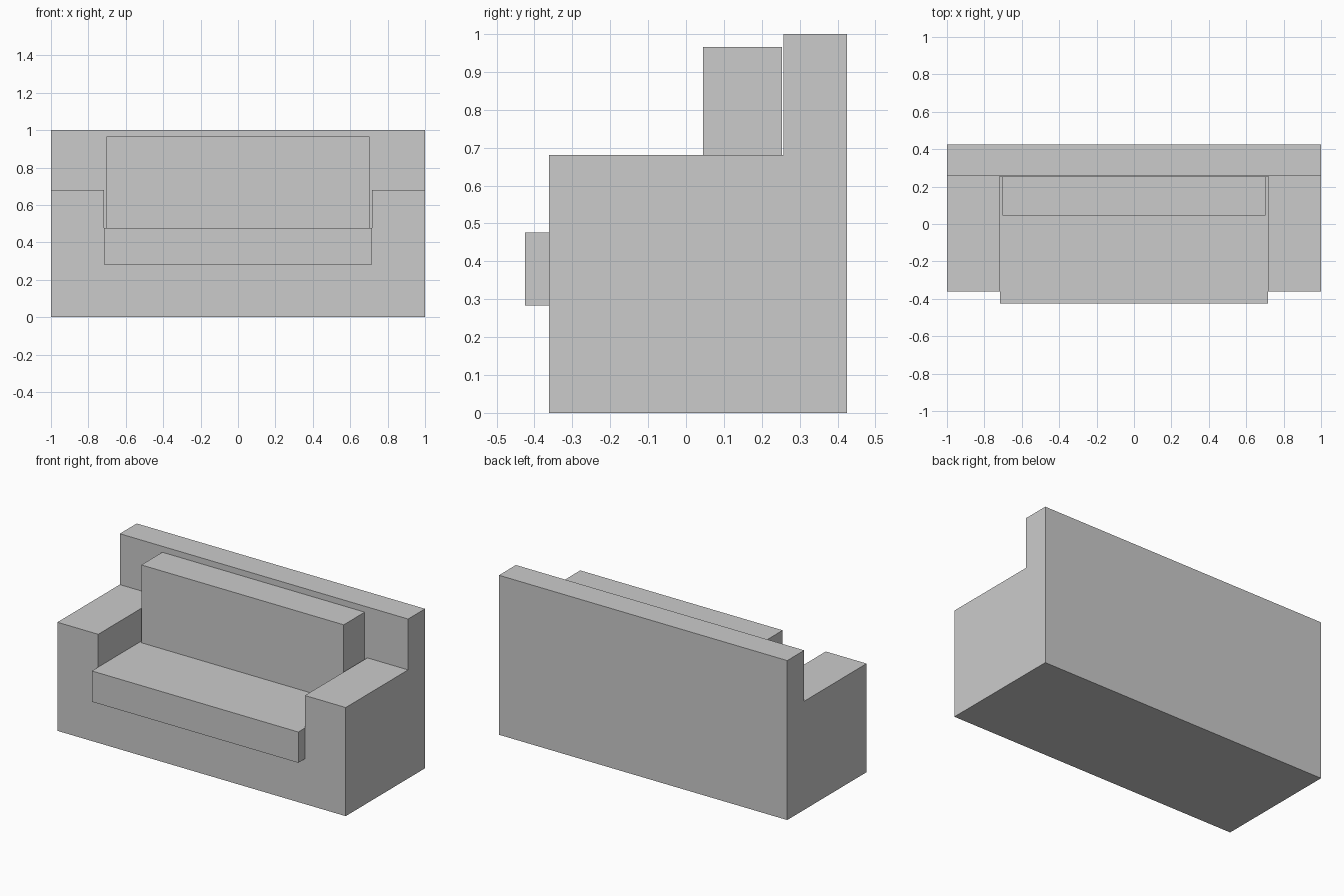
import bpy
import bmesh

if "Cube" in bpy.data.objects:
    bpy.data.objects.remove(bpy.data.objects["Cube"])


def finish(name, bm):
    bmesh.ops.recalc_face_normals(bm, faces=bm.faces)
    mesh = bpy.data.meshes.new(name)
    bm.to_mesh(mesh)
    bm.free()
    obj = bpy.data.objects.new(name, mesh)
    bpy.context.collection.objects.link(obj)
    return obj


def extrude_side(name, profile, half_width):
    """Extrude a (y, z) side profile across x, symmetric about x = 0."""
    bm = bmesh.new()
    face = bm.faces.new([bm.verts.new((-half_width, y, z)) for y, z in profile])
    new = bmesh.ops.extrude_face_region(bm, geom=[face])["geom"]
    verts = [v for v in new if isinstance(v, bmesh.types.BMVert)]
    bmesh.ops.translate(bm, verts=verts, vec=(2 * half_width, 0, 0))
    # keep the starting cap so the solid is closed
    if not face.is_valid:
        bmesh.ops.holes_fill(bm, edges=bm.edges, sides=0)
    return finish(name, bm)


def block(name, half_width, y0, y1, z0, z1):
    return extrude_side(name, [(y0, z0), (y1, z0), (y1, z1), (y0, z1)], half_width)


# Frame: base, arms and back in one L-shaped solid
frame = extrude_side("sofa_frame", [(-0.361, 0), (0.425, 0), (0.425, 1.0),
                                    (0.257, 1.0), (0.257, 0.681), (-0.361, 0.681)], 1.0)

# Seat well cut between the arms
well = block("seat_well_cutter", 0.717, -0.6, 0.257, 0.282, 0.8)
well.hide_render = True
well.hide_viewport = False
cut = frame.modifiers.new("seat_well", "BOOLEAN")
cut.operation = "DIFFERENCE"
cut.solver = "EXACT"
cut.object = well
bpy.context.view_layer.objects.active = frame
bpy.ops.object.modifier_apply(modifier=cut.name)
bpy.data.objects.remove(well)

# Cushions
block("seat_cushion", 0.716, -0.425, 0.254, 0.283, 0.476)
block("back_cushion", 0.702, 0.045, 0.253, 0.477, 0.965)
